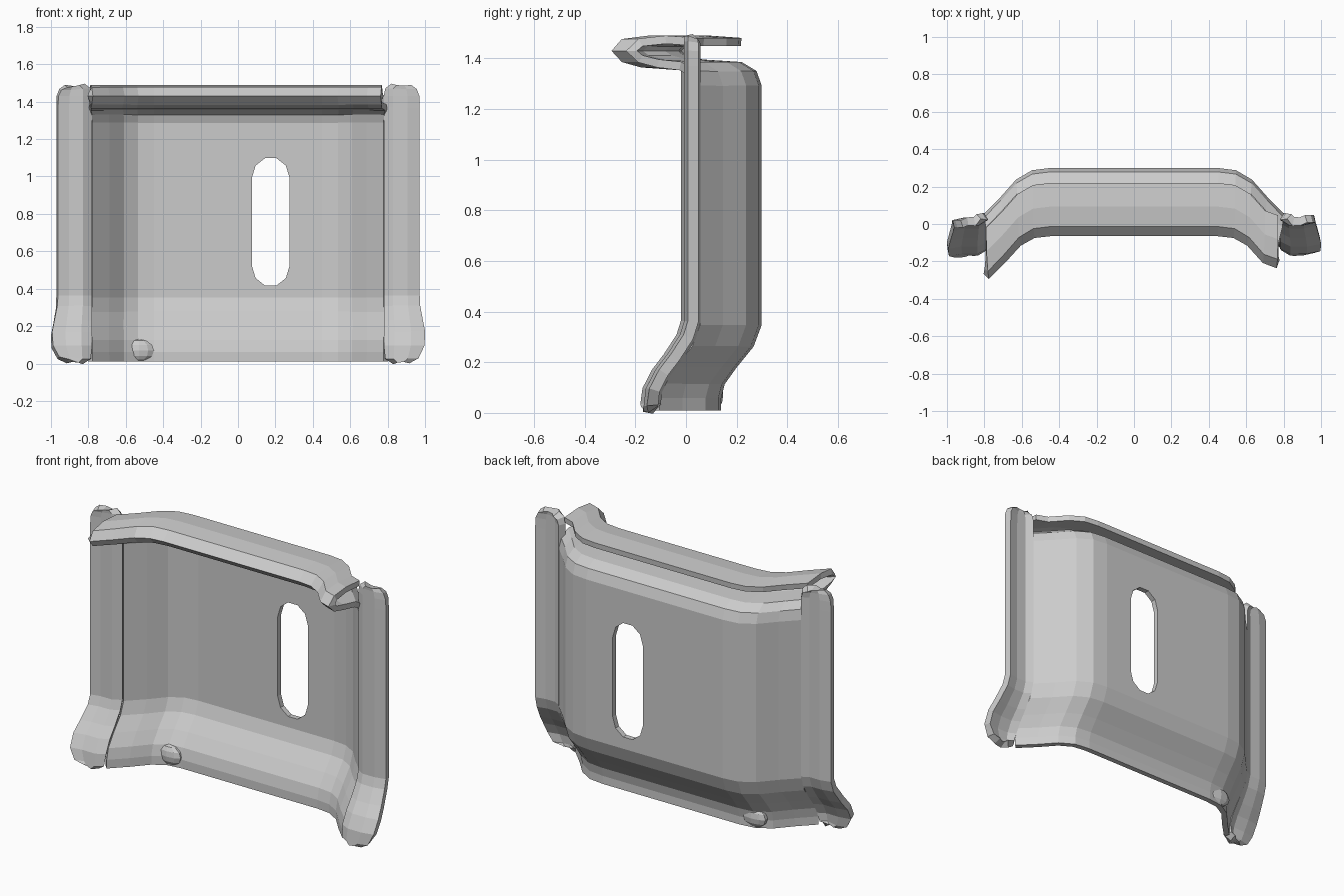
import bpy, bmesh, math

if "Cube" in bpy.data.objects:
    bpy.data.objects.remove(bpy.data.objects["Cube"])


def make_object(name, bm):
    bmesh.ops.recalc_face_normals(bm, faces=bm.faces)
    mesh = bpy.data.meshes.new(name)
    bm.to_mesh(mesh)
    bm.free()
    ob = bpy.data.objects.new(name, mesh)
    bpy.context.collection.objects.link(ob)
    return ob


def sheet(name, rows, thickness):
    """Skin a grid of points and give it sheet thickness."""
    bm = bmesh.new()
    grid = [[bm.verts.new(p) for p in row] for row in rows]
    for a, b in zip(grid, grid[1:]):
        for i in range(len(a) - 1):
            bm.faces.new((a[i], a[i + 1], b[i + 1], b[i]))
    ob = make_object(name, bm)
    mod = ob.modifiers.new("thickness", "SOLIDIFY")
    mod.thickness = thickness
    mod.offset = 0
    mod.use_even_offset = True
    return ob


# forward kick of the whole panel near the bottom: (z, y shift)
kick = [(0.01, -0.16), (0.06, -0.16), (0.12, -0.145), (0.19, -0.095),
        (0.27, -0.03), (0.35, 0.0)]


def kick_at(z):
    if z <= kick[0][0]:
        return kick[0][1]
    for (z0, y0), (z1, y1) in zip(kick, kick[1:]):
        if z <= z1:
            return y0 + (y1 - y0) * (z - z0) / (z1 - z0)
    return 0.0


# back panel: plan outline swept up, then hooked forward and back at the top
half = [(0.45, 0.283), (0.54, 0.272), (0.62, 0.225), (0.70, 0.135), (0.79, 0.045)]
plan = [(-x, y) for x, y in reversed(half)] + half
hook = [(-0.018, 1.34), (-0.068, 1.37), (-0.22, 1.38), (-0.29, 1.398),
        (-0.325, 1.43), (-0.29, 1.463), (-0.19, 1.474), (-0.065, 1.465)]
rows = [[(x, y + dy, z) for x, y in plan] for z, dy in kick]
rows.append([(x, y, 1.29) for x, y in plan])
for i, (dy, z) in enumerate(hook):
    row = [(x, y + dy, z) for x, y in plan]
    if i > 1:  # the right end of the hook is drawn in a little
        row[-1] = (0.77, 0.11 + dy, z)
    rows.append(row)
panel = sheet("back_panel", rows, 0.032)

# long slot through the panel
bm = bmesh.new()
ring = []
for cz, start in ((0.995, 0), (0.52, math.pi)):
    for k in range(6):
        a = start + math.pi * k / 5
        ring.append(bm.verts.new((0.175 + 0.1 * math.cos(a), 0.1,
                                  cz + 0.108 * math.sin(a))))
face = bm.faces.new(ring)
ext = bmesh.ops.extrude_face_region(bm, geom=[face])
bmesh.ops.translate(bm, vec=(0, 0.4, 0),
                    verts=[v for v in ext["geom"] if isinstance(v, bmesh.types.BMVert)])
cutter = make_object("slot_cutter", bm)
cutter.hide_render = True
cutter.display_type = "WIRE"
cut = panel.modifiers.new("slot", "BOOLEAN")
cut.operation = "DIFFERENCE"
cut.object = cutter
cut.solver = "EXACT"

# side flanges: (z, inner x, outer x), widening into rounded feet
outline = [(0.012, 0.84, 0.91), (0.03, 0.80, 0.96), (0.09, 0.79, 0.993),
           (0.16, 0.79, 0.997), (0.22, 0.79, 0.985), (0.30, 0.79, 0.97),
           (0.36, 0.79, 0.967), (1.37, 0.79, 0.967), (1.43, 0.79, 0.965),
           (1.465, 0.80, 0.95), (1.483, 0.83, 0.92)]
for side, label, edge_y in ((-1, "left", 0.0), (1, "right", 0.028)):
    ys = [(0.0, 0.04), (0.25, 0.014), (0.65, 0.014), (1.0, edge_y)]
    rows = [[(side * (xi + (xo - xi) * t), y + kick_at(z), z) for t, y in ys]
            for z, xi, xo in outline]
    sheet(label + "_flange", rows, 0.042)

# small pressed button on the bottom edge
bm = bmesh.new()
bmesh.ops.create_uvsphere(bm, u_segments=10, v_segments=6, radius=1)
bmesh.ops.scale(bm, vec=(0.085, 0.035, 0.06), verts=bm.verts)
bmesh.ops.translate(bm, vec=(-0.53, 0.112, 0.07), verts=bm.verts)
make_object("bottom_button", bm)
